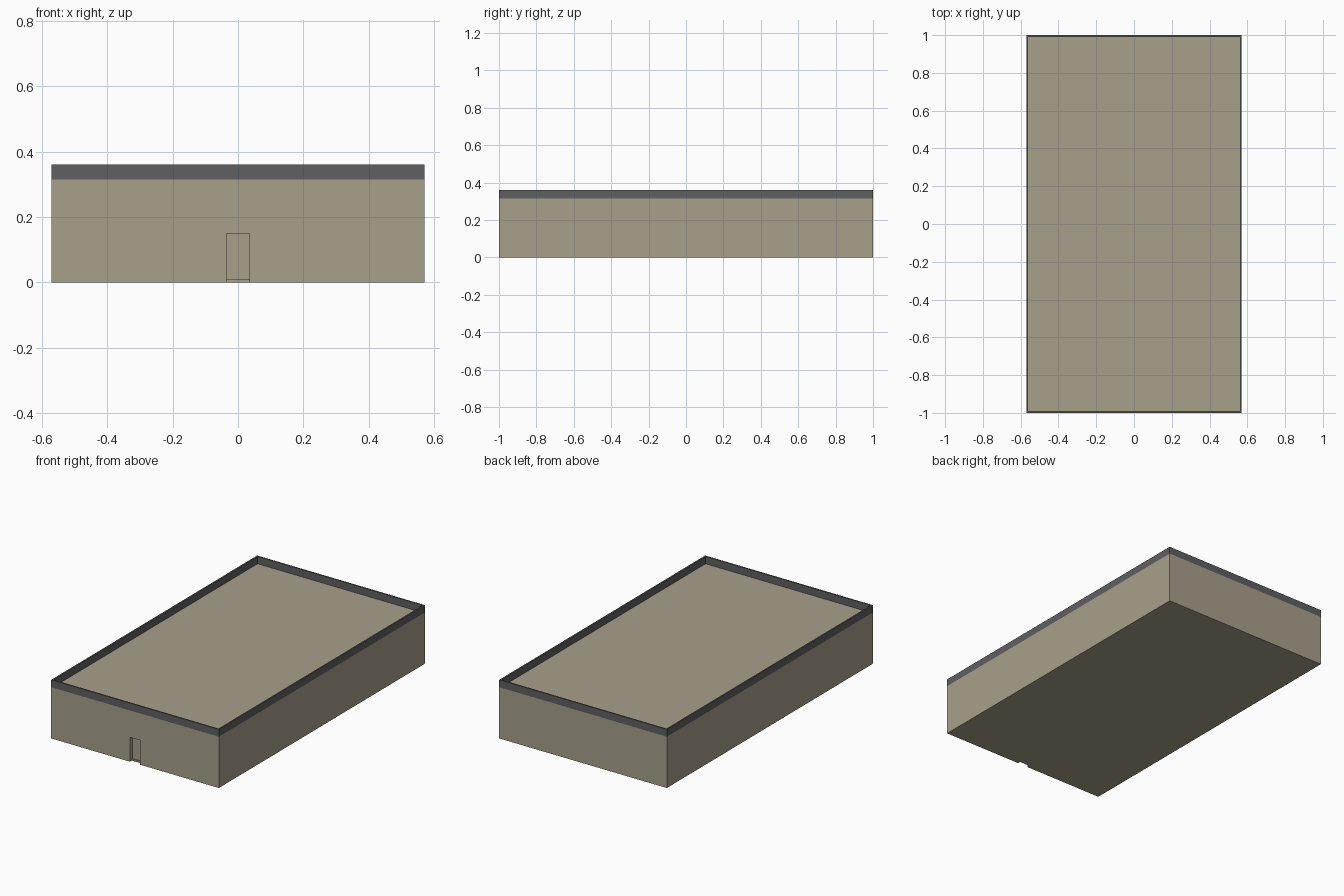
import bpy, bmesh

if "Cube" in bpy.data.objects:
    bpy.data.objects.remove(bpy.data.objects["Cube"])

W, L = 0.57, 1.0            # half width, half length
ROOF, TOP = 0.315, 0.36     # roof deck and parapet top
RIM = 0.009                 # parapet thickness


def material(name, rgb):
    m = bpy.data.materials.new(name)
    m.diffuse_color = (*rgb, 1)
    m.use_nodes = True
    m.node_tree.nodes["Principled BSDF"].inputs["Base Color"].default_value = m.diffuse_color
    return m


wall_mat = material("beige wall", (0.39, 0.35, 0.26))
trim_mat = material("dark grey trim", (0.117, 0.115, 0.122))


def box(name, lo, hi, mat):
    bm = bmesh.new()
    bmesh.ops.create_cube(bm, size=1)
    for v in bm.verts:
        v.co = [(a + b) / 2 + c * (b - a) for a, b, c in zip(lo, hi, v.co)]
    me = bpy.data.meshes.new(name)
    bm.to_mesh(me)
    bm.free()
    me.materials.append(mat)
    ob = bpy.data.objects.new(name, me)
    bpy.context.collection.objects.link(ob)
    return ob


def cut(target, cutter):
    mod = target.modifiers.new("cut", 'BOOLEAN')
    mod.operation = 'DIFFERENCE'
    mod.solver = 'EXACT'
    mod.object = cutter
    bpy.context.view_layer.objects.active = target
    bpy.ops.object.modifier_apply(modifier=mod.name)
    bpy.data.objects.remove(cutter)


# main building with flat roof deck
body = box("building_body", (-W, -L, 0), (W, L, ROOF), wall_mat)

# door recess in the front, with a low sill at its back
cut(body, box("door_cutter", (-0.035, -L - 0.1, -0.1), (0.035, -L + 0.025, 0.15), wall_mat))
box("door_sill", (-0.035, -L + 0.018, 0), (0.035, -L + 0.025, 0.01), wall_mat)

# thin parapet around the roof
parapet = box("roof_parapet", (-W, -L, ROOF), (W, L, TOP), trim_mat)
cut(parapet, box("parapet_cutter", (-W + RIM, -L + RIM, ROOF - 0.1),
                 (W - RIM, L - RIM, TOP + 0.1), trim_mat))
